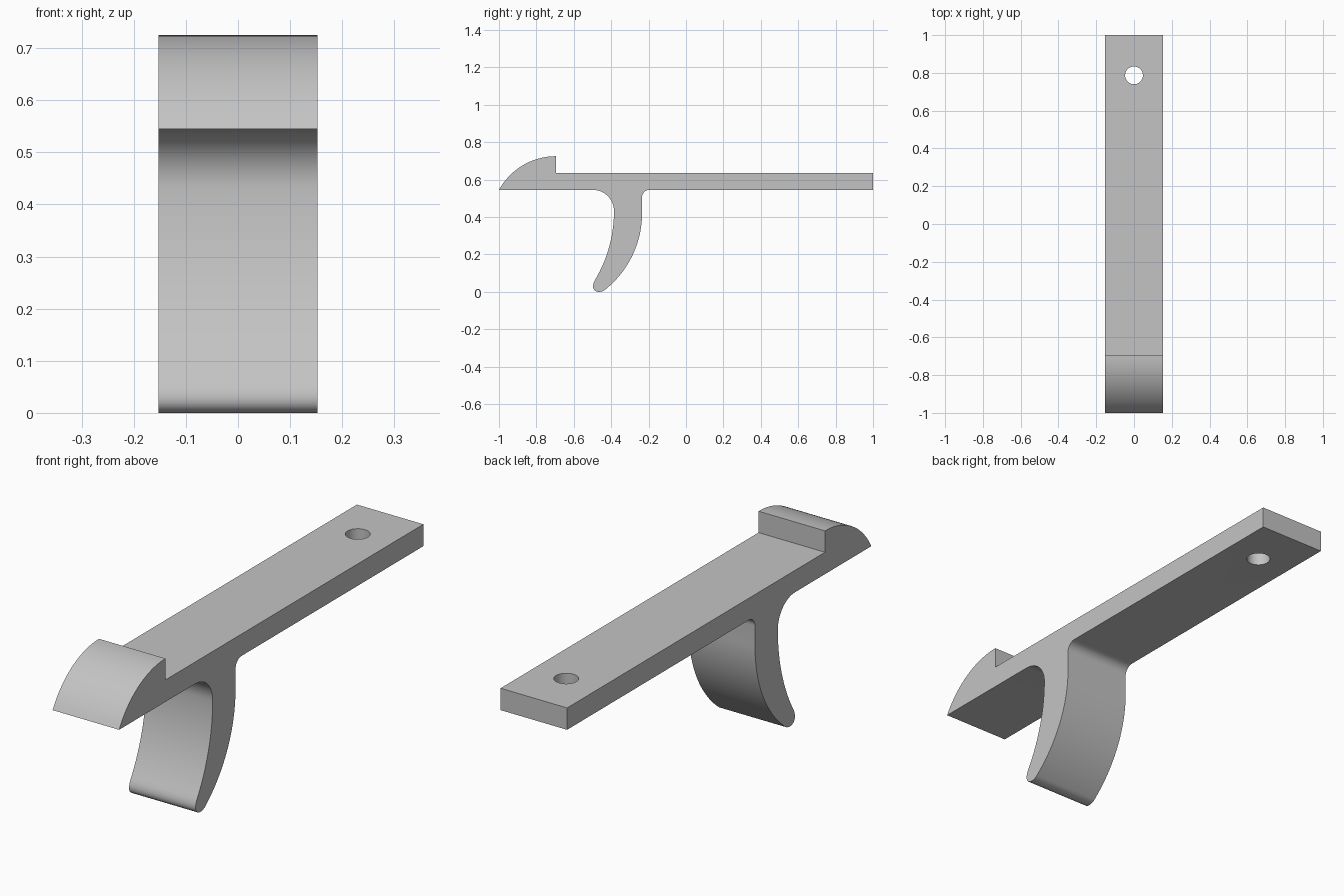
import bpy, bmesh, math

if "Cube" in bpy.data.objects:
    bpy.data.objects.remove(bpy.data.objects["Cube"])

HALF_W = 0.153


def arc(cy, cz, r, a0, a1, n):
    """Points on an arc in the y-z plane, angles in degrees."""
    pts = []
    for i in range(n + 1):
        a = math.radians(a0 + (a1 - a0) * i / n)
        pts.append((cy + r * math.cos(a), cz + r * math.sin(a)))
    return pts


def bezier(p0, p1, p2, p3, n):
    """Interior points of a cubic curve."""
    pts = []
    for i in range(1, n):
        t = i / n
        w = ((1 - t) ** 3, 3 * t * (1 - t) ** 2, 3 * t * t * (1 - t), t ** 3)
        pts.append(tuple(sum(k * p[j] for k, p in zip(w, (p0, p1, p2, p3))) for j in (0, 1)))
    return pts


# Side profile, starting at the back of the bar
front_leg = arc(-1.105, 0.432, 0.72, 0, -31.1, 20)       # concave front of the finger grip
back_leg = arc(-0.757, 0.42, 0.522, -51.2, 0, 24)        # convex back of the finger grip
profile = [(1.0, 0.545), (1.0, 0.636), (-0.695, 0.636)]
profile += arc(-0.695, 0.377, 0.348, 90, 151.2, 20)      # rounded catch
profile[-1] = (-1.0, 0.545)
profile += arc(-0.498, 0.432, 0.113, 90, 0, 14)          # large front fillet
profile += front_leg[1:]
profile += bezier(front_leg[-1], (-0.52, 0.0), (-0.46, -0.015), back_leg[0], 14)  # round tip
profile += back_leg
profile += arc(-0.195, 0.505, 0.04, 180, 90, 10)         # small back fillet

# Latch body extruded across x
bm = bmesh.new()
face = bm.faces.new([bm.verts.new((-HALF_W, y, z)) for y, z in profile])
ext = bmesh.ops.extrude_face_region(bm, geom=[face])
moved = [v for v in ext["geom"] if isinstance(v, bmesh.types.BMVert)]
bmesh.ops.translate(bm, verts=moved, vec=(2 * HALF_W, 0, 0))
bmesh.ops.recalc_face_normals(bm, faces=bm.faces)
mesh = bpy.data.meshes.new("latch_lever")
bm.to_mesh(mesh)
bm.free()
lever = bpy.data.objects.new("latch_lever", mesh)
bpy.context.collection.objects.link(lever)

grey = bpy.data.materials.new("plain grey")
grey.diffuse_color = (0.55, 0.55, 0.55, 1)
grey.use_nodes = True
grey.node_tree.nodes["Principled BSDF"].inputs["Base Color"].default_value = grey.diffuse_color
mesh.materials.append(grey)

# Screw hole through the bar
bpy.ops.mesh.primitive_cylinder_add(vertices=48, radius=0.047, depth=0.4, location=(0, 0.787, 0.59))
cutter = bpy.context.object
cutter.name = "hole_cutter"
cutter.data.materials.append(grey)
mod = lever.modifiers.new("screw_hole", "BOOLEAN")
mod.operation = "DIFFERENCE"
mod.solver = "EXACT"
mod.object = cutter
bpy.ops.object.select_all(action="DESELECT")
lever.select_set(True)
bpy.context.view_layer.objects.active = lever
bpy.ops.object.modifier_apply(modifier=mod.name)
bpy.data.objects.remove(cutter)
bpy.ops.object.shade_smooth_by_angle(angle=math.radians(30))
